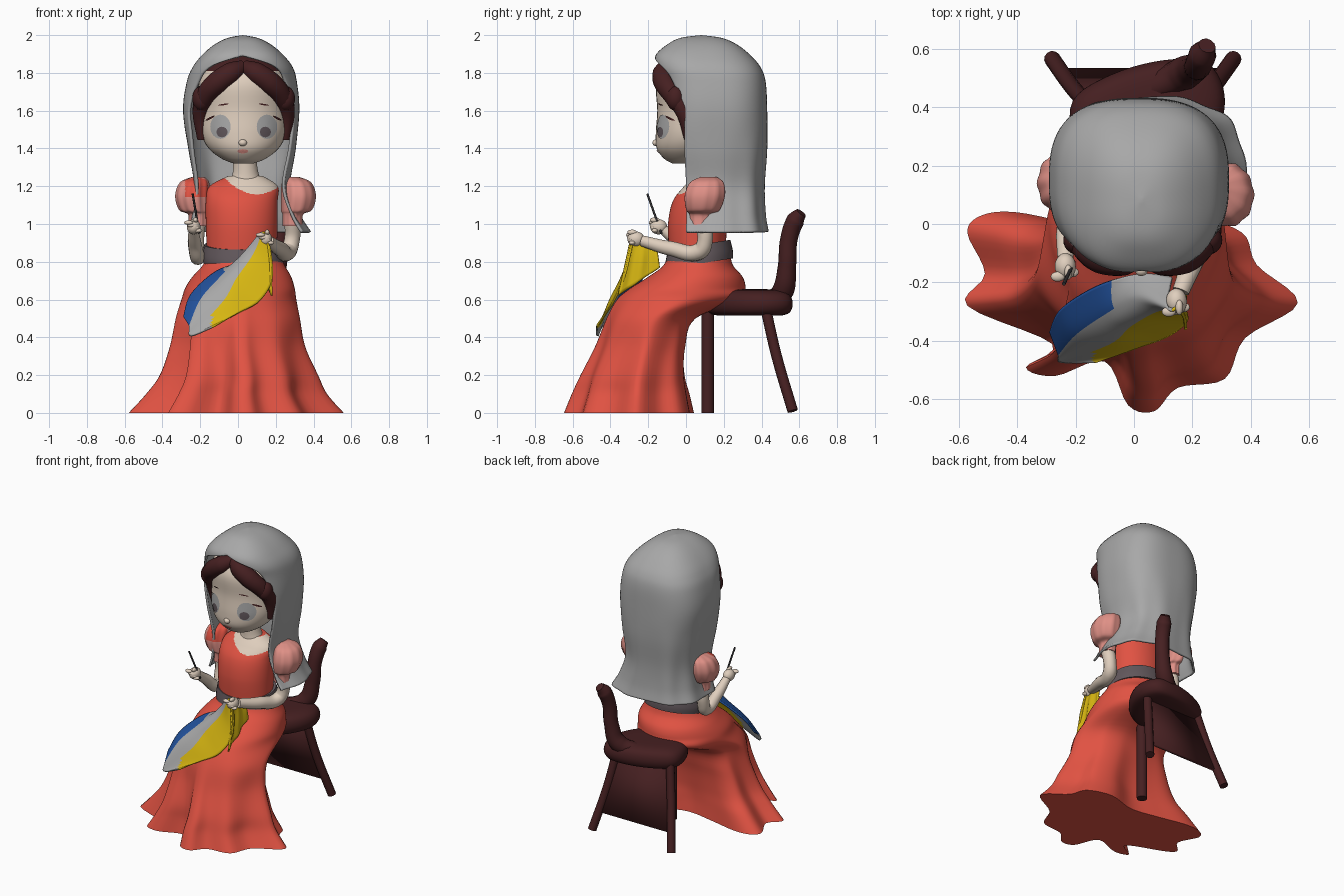
import bpy, bmesh
from math import sin, cos, pi, radians, sqrt, copysign
from mathutils import Vector

cube = bpy.data.objects.get("Cube")
if cube:
    bpy.data.objects.remove(cube, do_unlink=True)


def material(name, *rgb):
    m = bpy.data.materials.new(name)
    m.use_nodes = True
    m.diffuse_color = (*rgb, 1)
    m.node_tree.nodes["Principled BSDF"].inputs["Base Color"].default_value = (*rgb, 1)
    return m


RED = material("red dress", 0.75, 0.085, 0.055)
GREY = material("veil grey", 0.39, 0.39, 0.39)
SKIN = material("skin", 0.74, 0.62, 0.51)
PINK = material("pink sleeve", 0.74, 0.28, 0.24)
BROWN = material("dark brown", 0.06, 0.014, 0.015)
BELT = material("belt grey", 0.12, 0.095, 0.105)
YELLOW = material("yellow", 0.68, 0.47, 0.006)
BLUE = material("blue", 0.016, 0.085, 0.34)
DARK = material("needle dark", 0.03, 0.028, 0.03)


def finish(ob, name, mats):
    ob.name = name
    for m in mats:
        ob.data.materials.append(m)
    bpy.ops.object.select_all(action='DESELECT')
    ob.select_set(True)
    bpy.context.view_layer.objects.active = ob
    bpy.ops.object.shade_smooth_by_angle(angle=radians(50))
    return ob


def spline(pts, n, closed=False):
    """Smooth curve through points of any dimension."""
    out, m = [], len(pts)
    for i in range(m if closed else m - 1):
        a, b, c, d = [Vector(pts[(i + k) % m if closed else min(max(i + k, 0), m - 1)])
                      for k in (-1, 0, 1, 2)]
        for j in range(n):
            t = j / n
            out.append(0.5 * (2 * b + (c - a) * t + (2 * a - 5 * b + 4 * c - d) * t * t
                              + (3 * b - a - 3 * c + d) * t ** 3))
    return out if closed else out + [Vector(pts[-1])]


def grid(name, rows, mats, wrap=True, rule=None, toward=None, thick=0):
    """Skin rows of points; wrapped grids get end caps."""
    bm = bmesh.new()
    vs = [[bm.verts.new(p) for p in r] for r in rows]
    cols = len(rows[0])
    for i in range(len(rows) - 1):
        for j in range(cols if wrap else cols - 1):
            k = (j + 1) % cols
            f = bm.faces.new((vs[i][j], vs[i][k], vs[i + 1][k], vs[i + 1][j]))
            if rule:
                f.material_index = rule(f.calc_center_median(), i / (len(rows) - 1), j / cols)
    if wrap and not toward:
        bm.faces.new(vs[0])
        bm.faces.new(vs[-1])
    bmesh.ops.remove_doubles(bm, verts=bm.verts[:], dist=0.0001)
    bmesh.ops.recalc_face_normals(bm, faces=bm.faces[:])
    bm.normal_update()
    if toward and sum(f.normal.dot(Vector(toward)) for f in bm.faces) < 0:
        bmesh.ops.reverse_faces(bm, faces=bm.faces[:])
    me = bpy.data.meshes.new(name)
    bm.to_mesh(me)
    bm.free()
    ob = bpy.data.objects.new(name, me)
    bpy.context.collection.objects.link(ob)
    if thick:
        mod = ob.modifiers.new("thickness", 'SOLIDIFY')
        mod.thickness = thick
    return finish(ob, name, mats)


def loft(name, keys, mats, rule=None, tilt=0, pleats=0, n=40, steps=6):
    """Stack of ellipses: z, centre x, centre y, radius x, radius y."""
    rows = []
    for z, cx, cy, rx, ry in spline(keys, steps):
        ring = []
        for k in range(n):
            a = 2 * pi * k / n
            s = 1 + pleats * cos(10 * a)
            ring.append(Vector((cx + rx * s * cos(a), cy + ry * s * sin(a), z + tilt * ry * sin(a))))
        rows.append(ring)
    return grid(name, rows, mats, rule=rule)


def tube(name, pts, mat):
    """Tapered tube through x, y, z, radius points."""
    cu = bpy.data.curves.new(name, 'CURVE')
    cu.dimensions, cu.bevel_depth, cu.bevel_resolution = '3D', 1, 4
    cu.resolution_u, cu.use_fill_caps = 8, True
    sp = cu.splines.new('BEZIER')
    sp.bezier_points.add(len(pts) - 1)
    for bp, p in zip(sp.bezier_points, pts):
        bp.co, bp.radius = p[:3], p[3]
        bp.handle_left_type = bp.handle_right_type = 'AUTO'
    ob = bpy.data.objects.new(name, cu)
    bpy.context.collection.objects.link(ob)
    bpy.ops.object.select_all(action='DESELECT')
    ob.select_set(True)
    bpy.context.view_layer.objects.active = ob
    bpy.ops.object.convert(target='MESH')
    return finish(bpy.context.object, name, [mat])


def ball(name, loc, scale, mat):
    bpy.ops.mesh.primitive_uv_sphere_add(segments=24, ring_count=14, radius=1, location=loc)
    bpy.context.object.scale = scale
    return finish(bpy.context.object, name, [mat])


# Skirt: wavy hem fading into plain ellipses
hem = spline([(-.52, .03), (-.57, -.03), (-.51, -.17), (-.57, -.28), (-.28, -.41), (-.37, -.49),
              (-.27, -.52), (-.1, -.47), (-.02, -.62), (.07, -.64), (.15, -.56), (.31, -.53),
              (.38, -.39), (.56, -.27), (.42, -.14), (.37, -.03), (.2, .02), (0, -.03),
              (-.2, 0), (-.4, .04)], 5, True)
unit = [Vector((p.x / .57, (p.y + .3) / .34)) for p in hem]
skirt_rows = []
for z, cx, cy, rx, ry, w in spline([
        (0, 0, -.3, .57, .34, 1), (.1, 0, -.29, .48, .31, .95), (.2, .01, -.275, .42, .28, .75),
        (.35, 0, -.235, .36, .245, .5), (.5, 0, -.18, .33, .24, .2), (.6, .005, -.03, .305, .335, .08),
        (.66, .01, .01, .29, .305, 0), (.72, .02, .05, .262, .25, 0), (.78, .03, .065, .218, .185, 0),
        (.85, .03, .07, .185, .16, 0)], 6):
    mixed = [u.normalized().lerp(u, w) for u in unit]
    skirt_rows.append([Vector((cx + rx * m.x, cy + ry * m.y, z)) for m in mixed])
grid("skirt", skirt_rows, [RED])

# Belt, bodice with scooped neckline, neck
loft("belt", [(.79, .03, .07, .212, .18), (.83, .025, .07, .212, .178), (.89, .02, .07, .2, .165)],
     [BELT], tilt=.16)
loft("bodice", [(.85, .02, .06, .185, .15), (1, .02, .06, .19, .155), (1.12, .02, .07, .19, .14),
                (1.2, .03, .1, .18, .11), (1.255, .04, .11, .09, .07)], [RED, SKIN],
     rule=lambda c, u, v: int(c.z > 1.157 + 3 * (c.x - .1) ** 2 and c.y < .14), n=128, steps=18)
loft("neck", [(1.2, .04, .1, .105, .08), (1.27, .04, .09, .068, .064), (1.42, .03, .08, .06, .06)], [SKIN])

# Head
head_keys = [(1.32, .03, -.02, .05, .05), (1.345, .03, 0, .115, .115), (1.4, .03, .02, .185, .175),
             (1.48, .03, .04, .225, .2), (1.6, .03, .06, .235, .212), (1.75, .03, .06, .235, .215),
             (1.86, .03, .07, .16, .15), (1.92, .03, .08, .05, .05)]
loft("head", head_keys, [SKIN, BROWN], rule=lambda c, u, v: int(c.z > 1.81 or c.y > .08))
head_rings = spline(head_keys, 30)


def decal(name, x, z, rx, rz, mat, lift=.004, slant=0):
    """Thin oval lying on the face."""
    rows = []
    for r in (0, .35, .7, 1):
        row = []
        for k in range(24):
            dx = r * rx * cos(pi * k / 12)
            px, pz = x + dx, z + r * rz * sin(pi * k / 12) + slant * dx
            g = min(head_rings, key=lambda h: abs(h[0] - pz))
            row.append(Vector((px, g[2] - g[4] * sqrt(max(0, 1 - ((px - g[1]) / g[3]) ** 2)) - lift, pz)))
        rows.append(row)
    grid(name, rows, [mat], toward=(0, -1, 0))


# Facial features
for side, label in ((1, "left"), (-1, "right")):
    x = .03 + side * .123
    decal(label + "_eye", x, 1.515, .054, .064, GREY)
    decal(label + "_pupil", x - side * .008, 1.487, .029, .028, BELT, .007)
    decal(label + "_lash", x + side * .055, 1.56, .024, .006, BROWN, .008, -side * .5)
    decal(label + "_brow", x - side * .015, 1.632, .028, .004, BROWN, .006, -side * .15)
decal("mouth", .025, 1.385, .028, .011, PINK)
ball("nose", (.025, -.158, 1.43), (.022, .02, .018), SKIN)

# Hair: mass behind the face, parted locks and side curls
ball("hair_mass", (.03, .12, 1.66), (.255, .235, .225), BROWN)
for side, label in ((1, "left"), (-1, "right")):
    lock = [(0, -.09, 1.835, .035), (.065, -.118, 1.8, .058), (.135, -.11, 1.75, .062),
            (.195, -.07, 1.685, .055), (.222, -.01, 1.6, .05), (.218, .02, 1.45, .03)]
    tube(label + "_hair_lock", [(.03 + side * a, b, c, r) for a, b, c, r in lock], BROWN)
    ball(label + "_hair_curl", (.03 + side * .222, -.055, 1.665), (.05, .05, .065), BROWN)


def squared(t):
    return copysign(abs(t) ** .75, t)


# Veil: rings open towards the front, last value is the half opening in degrees
veil_rows = []
for z, cx, cy, rx, ry, gap in spline([
        (2, .025, .08, 0, 0, 0), (1.985, .025, .08, .08, .11, 0), (1.95, .025, .085, .15, .185, 0),
        (1.895, .025, .09, .215, .25, 0), (1.83, .025, .115, .265, .28, 36),
        (1.75, .02, .14, .292, .282, 48), (1.6, .017, .15, .308, .28, 61), (1.4, .02, .15, .285, .28, 62),
        (1.2, .02, .16, .255, .255, 58), (1.05, .04, .165, .285, .255, 57), (.96, .055, .17, .325, .265, 57)], 6):
    edge, row = radians(max(gap, 0)), []
    low = max(0, min(1, (1.5 - z) * 2.5))
    for k in range(89):
        a = edge + (2 * pi - 2 * edge - .18 * low) * k / 88
        s = 1 + .02 * low * sin(9 * a)
        row.append(Vector((cx + rx * s * squared(sin(a)), cy - ry * s * squared(cos(a)), z)))
    veil_rows.append(row)
grid("veil", veil_rows, [GREY], wrap=False, thick=.014)

# Puffed sleeves
puff = [(.99, .29, .08, .052, .06), (1.05, .29, .08, .053, .062), (1.075, .31, .09, .08, .09),
        (1.15, .32, .1, .09, .108), (1.22, .31, .11, .075, .09), (1.25, .29, .12, .03, .04)]
loft("left_sleeve", puff, [PINK], pleats=.03)
loft("right_sleeve", [(z, .08 - x, y + .04, a, b) for z, x, y, a, b in puff], [PINK, RED], pleats=.03,
     rule=lambda c, u, v: int(c.z > 1.14 and c.y < .11 and c.x > -.28), n=80, steps=10)

# Arms, hands and needle
tube("left_arm", [(.29, .08, 1.03, .045), (.285, .1, .91, .042), (.265, .07, .855, .045),
                  (.22, -.08, .87, .04), (.16, -.23, .91, .03)], SKIN)
tube("right_arm", [(-.21, .12, 1.04, .042), (-.22, .12, .89, .04), (-.212, .08, .825, .042),
                   (-.23, -.03, .9, .036), (-.235, -.12, .97, .027)], SKIN)
for label, x, y, z in (("left", .145, -.265, .92), ("right", -.235, -.145, .985)):
    ball(label + "_hand", (x, y, z), (.036, .045, .04), SKIN)
    for k in range(4):
        ball(label + "_finger", (x - .026 + .016 * k, y - .035 + .005 * k, z + .022 - .014 * k),
             (.024, .017, .012), SKIN)
    ball(label + "_thumb", (x + .01, y - .02, z + .036), (.013, .026, .014), SKIN)
tube("needle", [(-.205, -.13, .95, .006), (-.24, -.205, 1.16, .006)], DARK)

# Striped cloth from the left hand over the lap, with a hanging side fold
cloth = [
    [(.16, -.28, .95), (.185, -.33, .73), (.12, -.385, .6), (0, -.43, .53), (-.13, -.475, .465)],
    [(.13, -.3, .96), (.08, -.3, .84), (-.01, -.35, .71), (-.08, -.41, .59), (-.25, -.475, .41)],
    [(.11, -.27, .94), (.01, -.25, .83), (-.1, -.31, .715), (-.2, -.38, .6), (-.26, -.45, .46)],
    [(.13, -.18, .84), (.02, -.17, .8), (-.12, -.21, .75), (-.25, -.29, .63), (-.29, -.37, .51)]]
fine = [spline(r, 10) for r in cloth]
sheet = [spline(col, 8) for col in zip(*fine)]
grid("striped_cloth", sheet, [YELLOW, GREY, BLUE], wrap=False, toward=(0, -1, 1), thick=.012,
     rule=lambda c, u, v: 0 if v < .32 and c.x > -.14 else 2 if v > .62 and u > .42 else 1)
fold = []
for k in range(13):
    t = k / 12
    wave = .007 * cos(4 * pi * t)
    fold.append(spline([(.155, -.29 + .13 * t, .95 - .05 * t), (.17 + wave, -.32 + .17 * t, .8 + .04 * t),
                        (.175 + wave, -.36 + .22 * t, .62 + .15 * t)], 5))
grid("cloth_fold", fold, [YELLOW], wrap=False, toward=(1, 0, 0), thick=.01)

# Chair seat: rounded wedge, narrow at the front
outline = spline([(.03, .1), (.17, .16), (.28, .3), (.31, .44), (.25, .55), (.1, .56),
                  (-.08, .51), (-.21, .42), (-.2, .27), (-.1, .15)], 5, True)
seat_rows = []
for z, s in spline([(.515, .72), (.53, .92), (.575, 1), (.625, .93), (.65, .7), (.655, .3)], 4):
    seat_rows.append([Vector((.04 + s * (p.x - .04), .35 + s * (p.y - .35), z)) for p in outline])
grid("seat", seat_rows, [BROWN])

# Single back post, three legs and rear panel
tube("back_post", [(.06, .46, .6, .05), (.17, .515, .65, .058), (.21, .535, .78, .048),
                   (.22, .545, .92, .046), (.235, .58, 1.02, .048), (.25, .61, 1.06, .03)], BROWN)
for side, label in ((1, "left"), (-1, "right")):
    tube(label + "_rear_leg", [(.035 + side * .205, .42, .56, .028), (.03 + side * .25, .48, .3, .028),
                               (.03 + side * .31, .565, .01, .028)], BROWN)
tube("front_leg", [(.03, .115, .57, .034), (.03, .115, 0, .034)], BROWN)
grid("rear_panel", [[Vector((-.17, .42, .55)), Vector((.24, .42, .55))],
                    [Vector((-.25, .534, .13)), Vector((.315, .534, .13))]],
     [BROWN], wrap=False, toward=(0, 1, 0), thick=.02)
